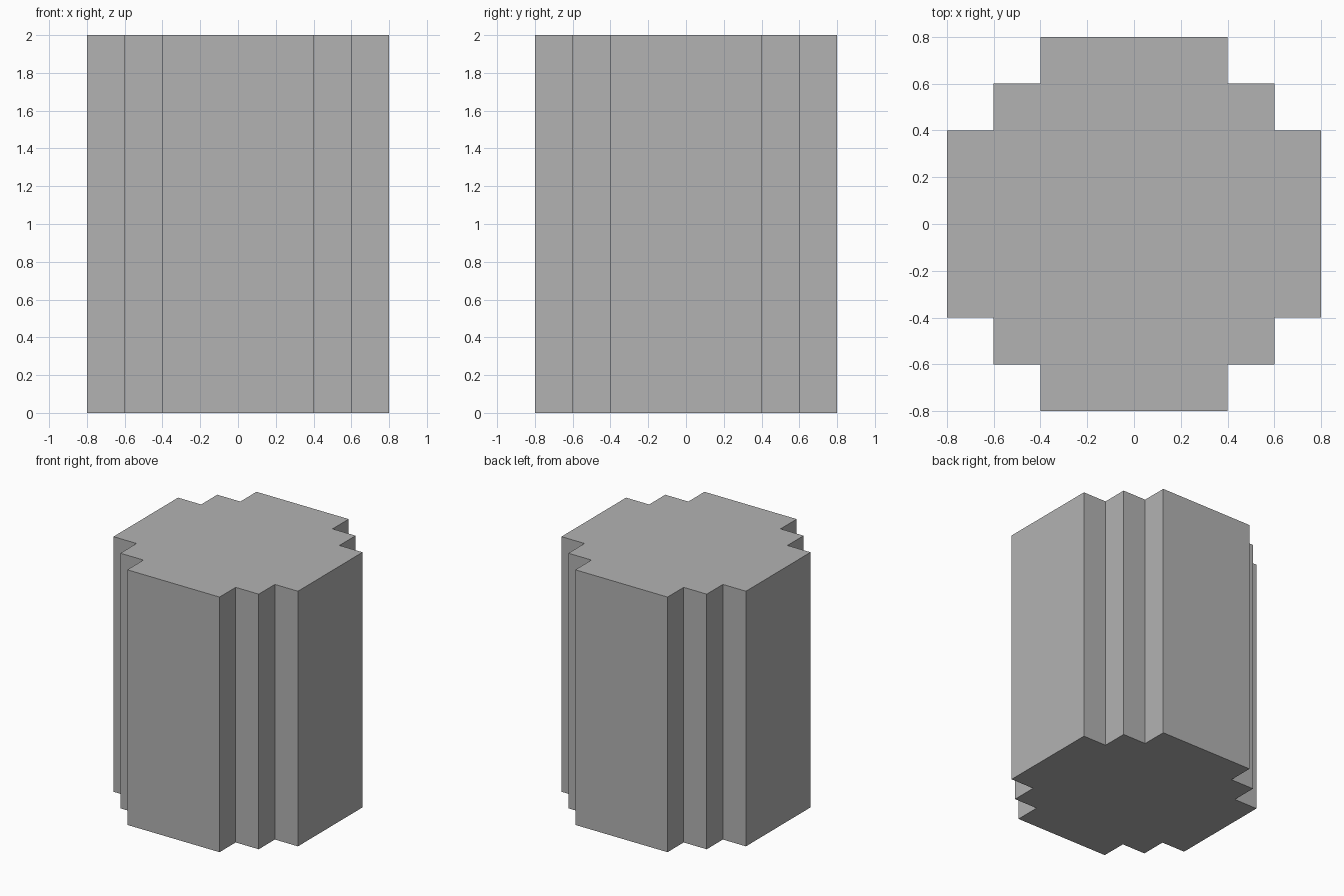
import bpy
import bmesh

# Remove the default cube
cube = bpy.data.objects.get("Cube")
if cube:
    bpy.data.objects.remove(cube, do_unlink=True)

# Single grey material
grey = bpy.data.materials.new("plain_grey")
grey.use_nodes = True
colour = (0.45, 0.45, 0.45, 1.0)
grey.diffuse_color = colour
grey.node_tree.nodes["Principled BSDF"].inputs["Base Color"].default_value = colour

HEIGHT = 2.0
# Stepped corner of one quadrant, mirrored to the other three
corner = [(0.8, 0.4), (0.6, 0.4), (0.6, 0.6), (0.4, 0.6), (0.4, 0.8)]
half = corner + [(-x, y) for x, y in reversed(corner)]
outline = half + [(-x, -y) for x, y in half]

# Stepped column: outline face extruded straight up
bm = bmesh.new()
base = bm.faces.new([bm.verts.new((x, y, 0)) for x, y in outline])
top = bmesh.ops.extrude_face_region(bm, geom=[base], use_keep_orig=True)
top_verts = [g for g in top["geom"] if isinstance(g, bmesh.types.BMVert)]
bmesh.ops.translate(bm, verts=top_verts, vec=(0, 0, HEIGHT))
bmesh.ops.recalc_face_normals(bm, faces=bm.faces)

mesh = bpy.data.meshes.new("stepped_column")
bm.to_mesh(mesh)
bm.free()
mesh.materials.append(grey)
column = bpy.data.objects.new("stepped_column", mesh)
bpy.context.collection.objects.link(column)
